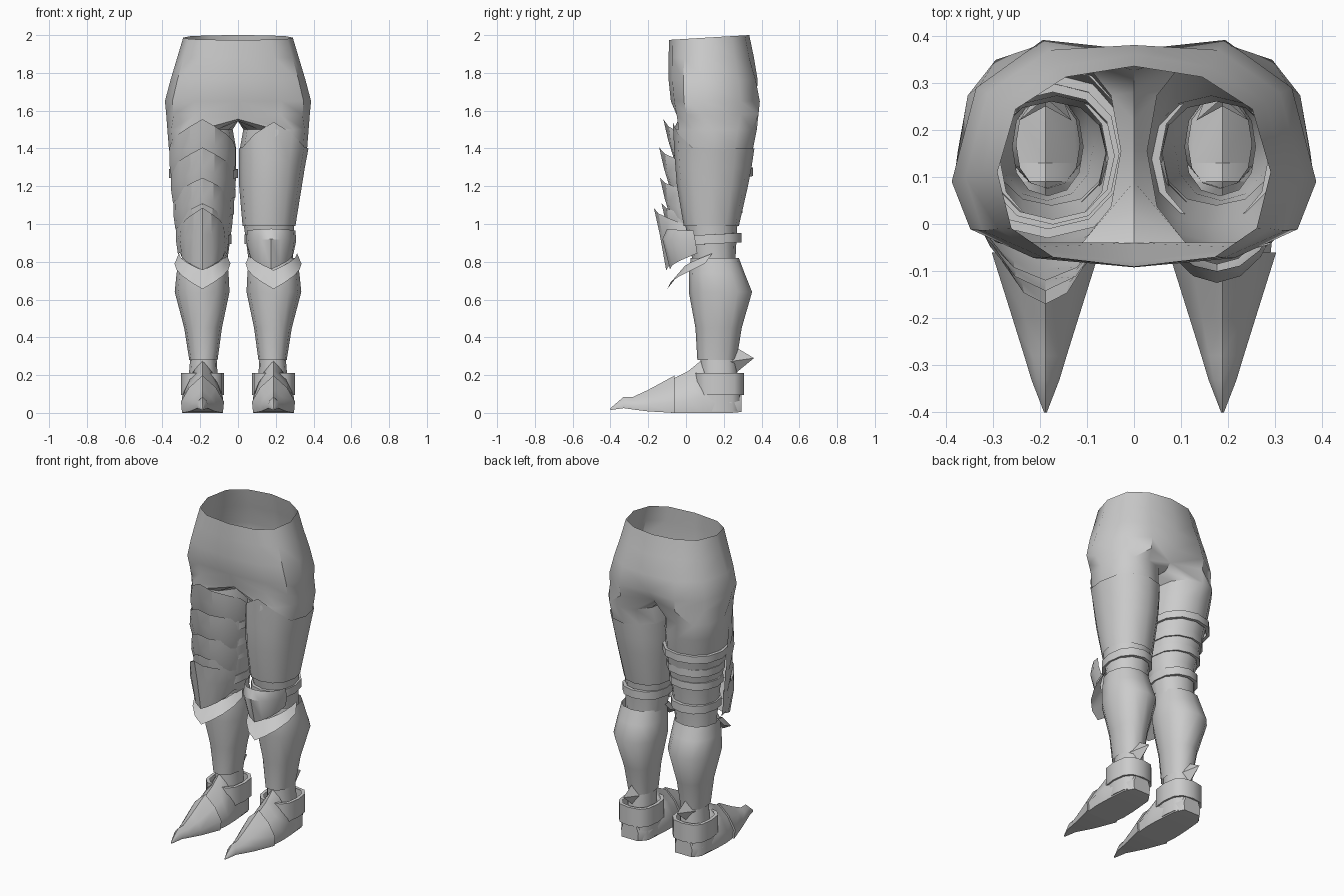
import bpy, bmesh
from math import sin, cos, radians, pi

cube = bpy.data.objects.get("Cube")
if cube:
    bpy.data.objects.remove(cube, do_unlink=True)

grey = bpy.data.materials.new("plain_grey")
grey.use_nodes = True
grey.diffuse_color = (0.6, 0.6, 0.6, 1)
grey.node_tree.nodes["Principled BSDF"].inputs["Base Color"].default_value = (0.6, 0.6, 0.6, 1)

CX = 0.188  # distance of each leg from the centre line


def power(v, p):
    return (1 if v >= 0 else -1) * abs(v) ** p


def finish(name, bm, angle=42):
    """Turn a bmesh into a shaded object."""
    bmesh.ops.remove_doubles(bm, verts=bm.verts, dist=0.0005)
    bmesh.ops.recalc_face_normals(bm, faces=bm.faces)
    mesh = bpy.data.meshes.new(name)
    bm.to_mesh(mesh)
    bm.free()
    mesh.materials.append(grey)
    obj = bpy.data.objects.new(name, mesh)
    bpy.context.scene.collection.objects.link(obj)
    bpy.ops.object.select_all(action="DESELECT")
    obj.select_set(True)
    bpy.context.view_layer.objects.active = obj
    bpy.ops.object.shade_smooth_by_angle(angle=radians(angle))


def skin(bm, rows, closed):
    """Bridge rows of points with quads."""
    grid = [[bm.verts.new(p) for p in row] for row in rows]
    for a, b in zip(grid, grid[1:]):
        n = len(a)
        for i in range(n if closed else n - 1):
            j = (i + 1) % n
            bm.faces.new((a[i], a[j], b[j], b[i]))
    return grid


def ring(side, z, x0, x1, yf, yb, peak=0, tilt=0, p=0.9, n=12):
    """Level outline of a leg; peak lifts its front, tilt lifts its back."""
    pts = []
    for i in range(n):
        a = radians(-90 + i * 360 / n)
        y = (yf + yb) / 2 + (yb - yf) / 2 * power(sin(a), p)
        x = (x0 + x1) / 2 + (x1 - x0) / 2 * power(cos(a), p)
        lift = peak * max(0, -sin(a)) ** 4 + tilt * sin(a)
        pts.append((side * x, y, z + lift))
    return pts


def tube(name, side, rows):
    bm = bmesh.new()
    skin(bm, [ring(side, *r) for r in rows], True)
    finish(name, bm)


def strap(name, side, z, h, x0, x1, yf, yb, tilt=0, p=0.9):
    """Raised band round the leg, with closed edges."""
    d = 0.02
    inner = (x0 + d, x1 - d, yf + d, yb - d)
    outer = (x0, x1, yf, yb)
    bm = bmesh.new()
    skin(bm, [ring(side, zz, *o, tilt=tilt, p=p) for zz, o in
              ((z, inner), (z, outer), (z + h, outer), (z + h, inner))], True)
    finish(name, bm)


def shell(name, side, rows, cx=CX, n=8, sharp=1.1):
    """Front plate; row = side z, middle z, middle y, half width, side y.
    sharp narrows the point of the top row."""
    bm = bmesh.new()
    grid = []
    for k, (zs, zm, ym, w, ys) in enumerate(rows):
        row = []
        for i in range(n + 1):
            t = 2 * i / n - 1
            a = t * pi / 2
            bulge = max(0, cos(a)) ** (1.1 if k else sharp)
            row.append((side * (cx + w * sin(a)), ys + (ym - ys) * bulge,
                        zs + (zm - zs) * (1 - abs(t))))
        grid.append(row)
    skin(bm, grid, False)
    finish(name, bm, 30)


def foot_loft(name, side, rows):
    """Ridged shoe part; row = y, half width, top z, bottom z."""
    outline = ((-0.95, 0), (-1, 0.3), (-0.62, 0.68), (0, 1),
               (0.62, 0.68), (1, 0.3), (0.95, 0))
    bm = bmesh.new()
    grid = skin(bm, [[(side * (CX + w * u), y, b + (t - b) * v) for u, v in outline]
                     for y, w, t, b in rows], True)
    bm.faces.new(grid[0])
    bm.faces.new(grid[-1])
    finish(name, bm, 45)


# Trousers: open waist, hips, crotch strip and two hollow legs
def hip_arc(z, rx, yf, yb, yc, slope=0, cleft=0):
    pts = []
    for i in range(7):
        a = radians(-90 + i * 30)
        s = power(sin(a), 0.75)
        y = yc + s * ((yb - yc) if s > 0 else (yc - yf))
        if i == 6:
            y -= cleft
        x = 0 if i in (0, 6) else rx * cos(a) ** (1 if s > 0 else 0.75)
        pts.append((x, y, z + slope * y))
    return pts


leg_rows = ((1.5, 0.028, 0.374, -0.065, 0.375), (1.4, 0.01, 0.366, -0.06, 0.355),
            (1.22, 0.012, 0.335, -0.04, 0.325), (1.0, 0.03, 0.298, -0.005, 0.272),
            (0.78, 0.06, 0.29, 0.04, 0.26))
hips = [hip_arc(1.98, 0.29, -0.09, 0.335, 0.11, 0.06), hip_arc(1.88, 0.322, -0.092, 0.36, 0.11),
        hip_arc(1.76, 0.358, -0.092, 0.4, 0.1, 0, 0.02),
        hip_arc(1.65, 0.387, -0.08, 0.425, 0.09, 0, 0.055)]
fork = hip_arc(1.58, 0.38, -0.068, 0.415, 0.11, 0, 0.09)
fork[0] = (0, -0.04, 1.555)
bm = bmesh.new()
for s in (1, -1):
    flip = lambda row: [(s * x, y, z) for x, y, z in row]
    skin(bm, [flip(r) for r in hips + [fork]], False)
    saddle = fork + [(0, y, 1.545) for y in (0.28, 0.22, 0.155, 0.09, 0.02)]
    skin(bm, [flip(saddle)] + [ring(s, *r) for r in leg_rows], True)
finish("trousers", bm)

# Parts shared by both legs
for s, word in ((1, "left"), (-1, "right")):
    tube(word + "_greave", s, (
        (0.82, 0.06, 0.312, 0.025, 0.28), (0.74, 0.05, 0.325, 0.015, 0.31),
        (0.64, 0.045, 0.335, 0.015, 0.35), (0.45, 0.085, 0.285, 0.05, 0.295),
        (0.28, 0.108, 0.258, 0.06, 0.268)))
    tube(word + "_ankle", s, (
        (0.32, 0.115, 0.25, 0.075, 0.265), (0.15, 0.105, 0.265, 0.08, 0.275)))
    shell(word + "_knee_collar", s, (
        (0.845, 0.755, -0.02, 0.125, 0.14), (0.79, 0.655, -0.10, 0.148, 0.10)))
    strap(word + "_knee_strap", s, 0.895, 0.05, 0.035, 0.305, -0.015, 0.295, 0.008)

    # Pointed shoe with a separate toe cap and a heel counter
    foot_loft(word + "_toe_cap", s, (
        (-0.40, 0.003, 0.025, 0.015), (-0.33, 0.03, 0.085, 0.025),
        (-0.28, 0.045, 0.085, 0.018), (-0.2, 0.07, 0.122, 0.008),
        (-0.06, 0.114, 0.198, 0)))
    foot_loft(word + "_shoe", s, (
        (-0.08, 0.1, 0.175, 0), (0.01, 0.11, 0.22, 0), (0.09, 0.108, 0.285, 0),
        (0.13, 0.105, 0.2, 0), (0.24, 0.095, 0.19, 0), (0.295, 0.06, 0.17, 0.005)))
    strap(word + "_heel_counter", s, 0.095, 0.115, 0.074, 0.303, 0.045, 0.308, 0, 0.72)
    strap(word + "_heel_base", s, 0.008, 0.09, 0.085, 0.292, 0.04, 0.295, 0, 0.72)

    # Heel spur
    bm = bmesh.new()
    tip = bm.verts.new((s * CX, 0.36, 0.29))
    base = [bm.verts.new((s * (CX + x), y, z)) for x, y, z in
            ((0, 0.268, 0.345), (0.055, 0.22, 0.27), (0, 0.25, 0.2), (-0.055, 0.22, 0.27))]
    for i in range(4):
        bm.faces.new((base[i], base[(i + 1) % 4], tip))
    finish(word + "_heel_spur", bm)

# Left leg: one-piece thigh guard with a peaked top, and a low knee cop
tube("left_thigh_guard", 1, (
    (1.40, 0.004, 0.373, -0.07, 0.362, 0.14), (1.30, 0.004, 0.354, -0.06, 0.347, 0.05),
    (1.20, 0.006, 0.338, -0.048, 0.328), (0.99, 0.024, 0.304, -0.012, 0.28)))
shell("left_knee_cop", 1, (
    (0.965, 0.975, -0.1, 0.128, 0.04), (0.91, 0.92, -0.125, 0.132, 0.05),
    (0.845, 0.76, -0.085, 0.118, 0.06)), 0.176)

# Right leg: overlapping peaked lames, tall knee cop and thigh straps
for i, (zs, zm, ym, w) in enumerate((
        (1.40, 1.555, -0.12, 0.176), (1.27, 1.405, -0.142, 0.168),
        (1.13, 1.245, -0.138, 0.155), (1.0, 1.11, -0.13, 0.142))):
    shell("right_thigh_lame_%d" % (i + 1), -1, (
        (zs, zm, ym, w, 0.10), (zs - 0.09, zm - 0.11, ym + 0.025, w - 0.002, 0.10),
        (zs - 0.16, zm - 0.24, ym + 0.065, w - 0.012, 0.10)), sharp=1.7)
shell("right_knee_cop", -1, (
    (0.97, 1.085, -0.17, 0.12, 0.04), (0.91, 0.95, -0.14, 0.13, 0.05),
    (0.845, 0.755, -0.105, 0.118, 0.06)), sharp=1.5)
for i, (z, x0, x1, yf, yb) in enumerate((
        (1.245, 0.0, 0.366, -0.03, 0.355), (1.14, 0.012, 0.333, -0.02, 0.318),
        (1.05, 0.022, 0.323, -0.01, 0.3))):
    strap("right_thigh_strap_%d" % (i + 1), -1, z, 0.045, x0, x1, yf, yb, 0.008)
